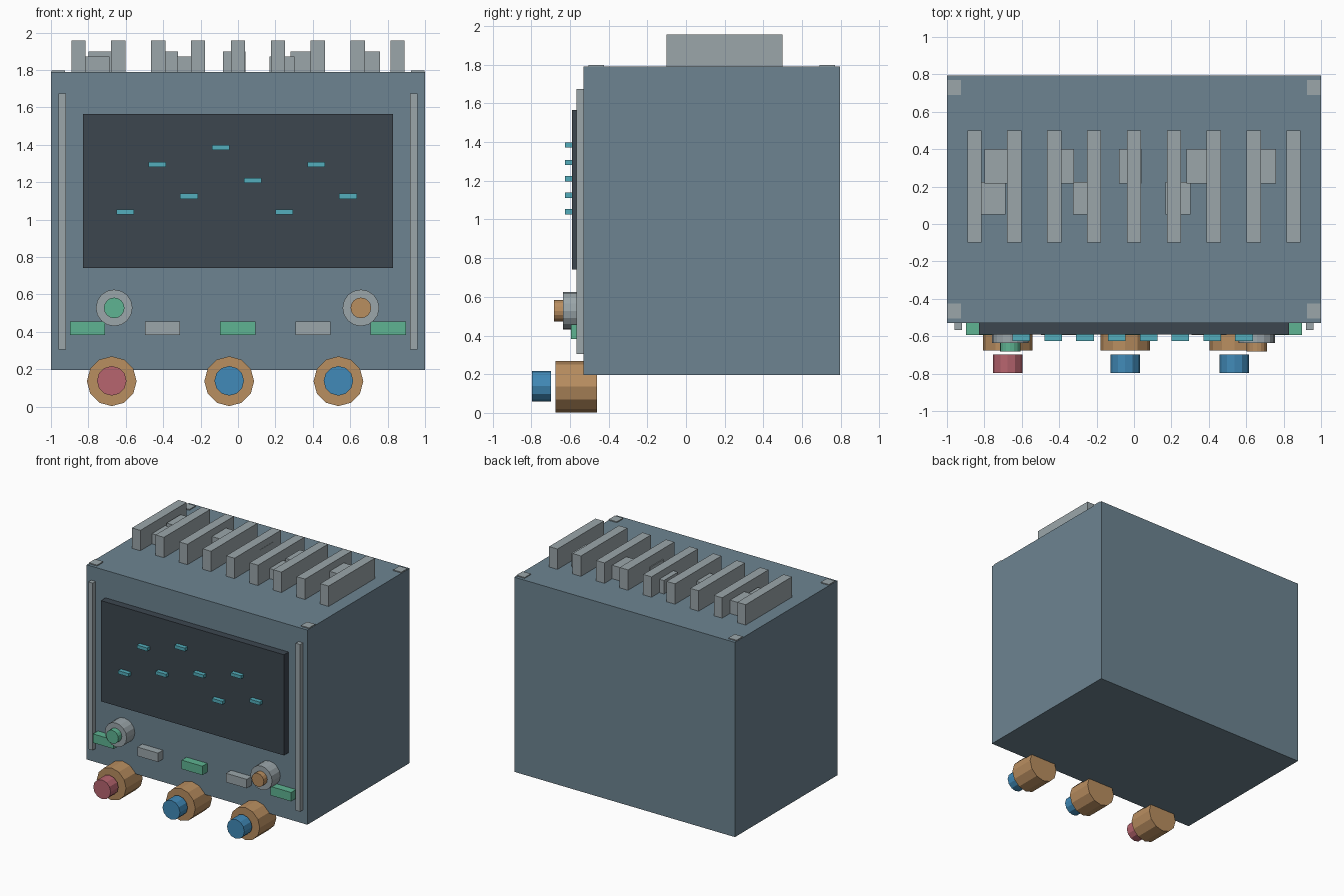
import bpy
from math import pi

cube = bpy.data.objects.get("Cube")
if cube:
    bpy.data.objects.remove(cube, do_unlink=True)


def material(name, hex_code):
    """Flat material from an sRGB hex code, stored as linear values."""
    srgb = [int(hex_code[i:i + 2], 16) / 255 for i in (0, 2, 4)]
    colour = [c / 12.92 if c <= 0.04045 else ((c + 0.055) / 1.055) ** 2.4 for c in srgb] + [1]
    mat = bpy.data.materials.new(name)
    mat.use_nodes = True
    mat.diffuse_color = colour
    mat.node_tree.nodes["Principled BSDF"].inputs["Base Color"].default_value = colour
    return mat


slate = material("slate_blue", "6D8491")
dark = material("dark_glass", "3C464F")
grey = material("light_grey", "9BA6AA")
teal = material("teal", "53AEBC")
green = material("green", "5EB392")
orange = material("copper", "B98E60")
blue = material("blue", "418AB8")
red = material("red", "B7656F")


def finish(name, mat):
    obj = bpy.context.object
    obj.name = name
    obj.data.materials.append(mat)
    return obj


def box(name, mat, x, y, z):
    """Box from (min, max) ranges on each axis."""
    bpy.ops.mesh.primitive_cube_add(size=1, location=[sum(r) / 2 for r in (x, y, z)])
    bpy.context.object.scale = [r[1] - r[0] for r in (x, y, z)]
    bpy.ops.object.transform_apply(location=False, rotation=False)
    return finish(name, mat)


def around(centre, half):
    return centre - half, centre + half


def drum(name, mat, x, z, radius, y, sides=12):
    """Faceted cylinder lying along the y axis."""
    bpy.ops.mesh.primitive_cylinder_add(vertices=sides, radius=radius, depth=y[1] - y[0],
                                        location=(x, sum(y) / 2, z), rotation=(pi / 2, 0, 0))
    return finish(name, mat)


FRONT, TOP = -0.53, 1.79

# Case and screen
box("case", slate, (-1, 1), (FRONT, 0.795), (0.195, TOP))
box("screen", dark, (-0.83, 0.83), (-0.59, FRONT + 0.01), (0.74, 1.565))

# Dashes standing on the screen, stepped along x
heights = [1.04, 1.295, 1.125, 1.385, 1.21, 1.04, 1.295, 1.125]
for i, z in enumerate(heights):
    box(f"screen_dash_{i + 1}", teal, around(-0.602 + 0.17 * i, 0.047),
        (-0.625, -0.585), around(z, 0.0135))

# Front rails
for side, x in (("left", 0.94), ("right", -0.94)):
    box(f"{side}_rail", grey, around(x, 0.02), (-0.567, FRONT + 0.01), (0.305, 1.675))

# Row of buttons
for i in range(5):
    box(f"button_{i + 1}", grey if i % 2 else green, around(-0.805 + 0.402 * i, 0.094),
        (-0.594, FRONT + 0.01), (0.383, 0.456))

# Dials with coloured caps
for side, x, mat in (("right", -0.662, green), ("left", 0.657, orange)):
    drum(f"{side}_dial", grey, x, 0.528, 0.098, (-0.637, FRONT + 0.01), 16)
    drum(f"{side}_dial_cap", mat, x, 0.528, 0.055, (-0.683, -0.63), 16)

# Low knobs, each with a detached tip in front
for i, (x, mat) in enumerate(((-0.675, red), (-0.047, blue), (0.537, blue))):
    drum(f"knob_{i + 1}", orange, x, 0.136, 0.133, (-0.675, -0.46))
    drum(f"knob_tip_{i + 1}", mat, x, 0.138, 0.079, (-0.797, -0.697))

# Cooling fins on the roof
for i in range(9):
    box(f"fin_{i + 1}", grey, around(-0.853 + 0.2133 * i, 0.038), (-0.1, 0.5), (TOP - 0.01, 1.957))

# Blocks between the fins
for i in range(5):
    box(f"rear_block_{i + 1}", grey, around(-0.74 + 0.36 * i, 0.06), (0.217, 0.4), (TOP - 0.01, 1.9))
for i in range(3):
    box(f"middle_block_{i + 1}", grey, around(-0.754 + 0.495 * i, 0.067), (0.05, 0.225),
        (TOP - 0.01, 1.873))

# Corner pads
for x in (-0.961, 0.961):
    for y in (-0.465, 0.73):
        box("corner_pad", grey, around(x, 0.037), around(y, 0.04), (TOP - 0.01, 1.798))
